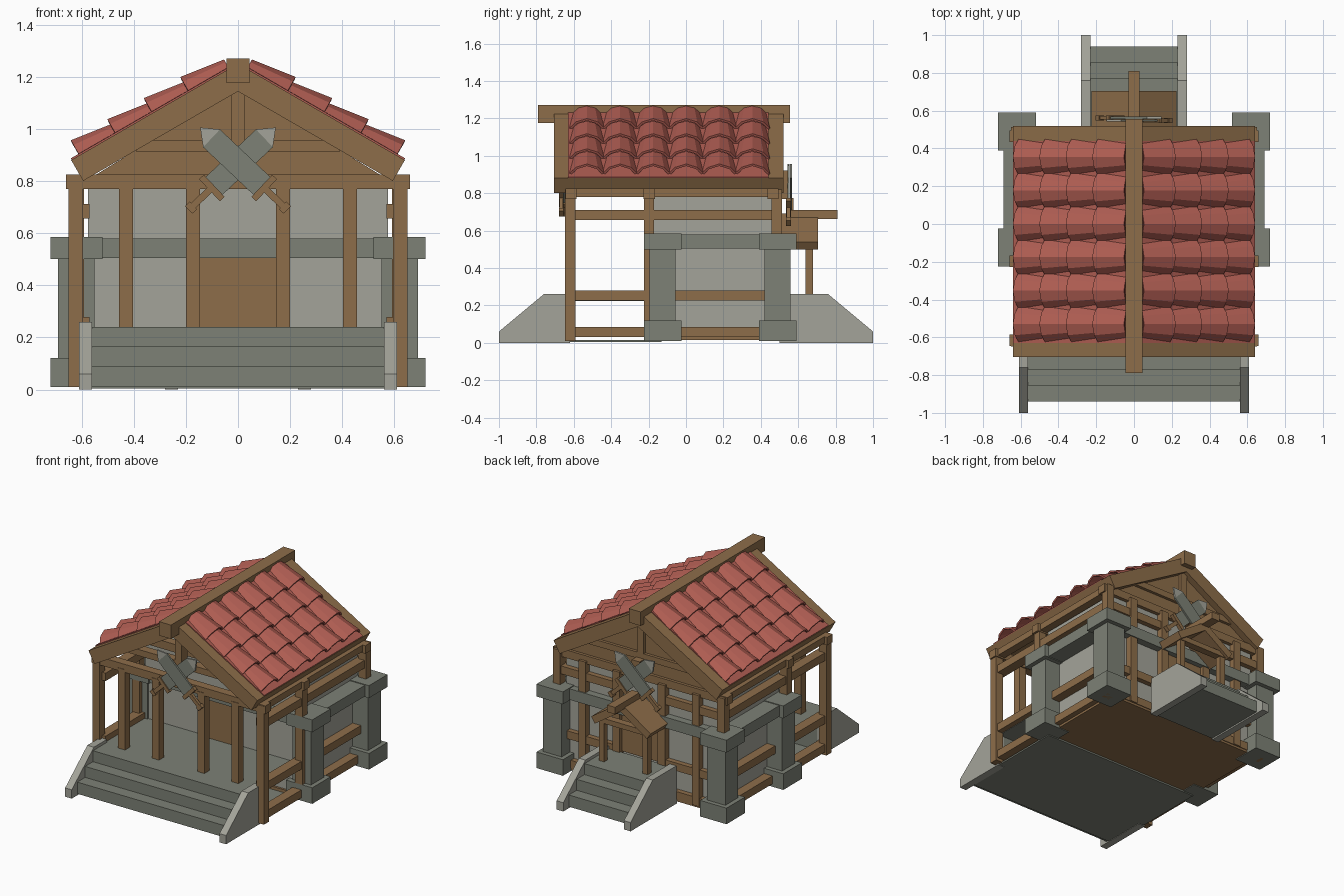
import bpy, bmesh, math
from mathutils import Vector

cube = bpy.data.objects.get("Cube")
if cube:
    bpy.data.objects.remove(cube, do_unlink=True)


def material(name, rgb):
    m = bpy.data.materials.new(name)
    m.use_nodes = True
    m.diffuse_color = (*rgb, 1)
    m.node_tree.nodes["Principled BSDF"].inputs["Base Color"].default_value = (*rgb, 1)
    return m


WOOD = material("brown wood", (0.27, 0.155, 0.068))
STONE = material("grey stone", (0.205, 0.22, 0.18))
PLASTER = material("pale plaster", (0.37, 0.37, 0.32))
TILE = material("red tile", (0.43, 0.11, 0.085))


def add_object(name, bm, mat):
    bmesh.ops.recalc_face_normals(bm, faces=bm.faces)
    me = bpy.data.meshes.new(name)
    bm.to_mesh(me)
    bm.free()
    me.materials.append(mat)
    ob = bpy.data.objects.new(name, me)
    bpy.context.collection.objects.link(ob)
    return ob


def box(name, mat, x, y, z, mirror=False):
    """Box between pairs of limits, with an optional twin on the other side."""
    bm = bmesh.new()
    bmesh.ops.create_cube(bm, size=1)
    for v in bm.verts:
        v.co = [(lo + hi) / 2 + c * (hi - lo) for c, (lo, hi) in zip(v.co, (x, y, z))]
    add_object(name, bm, mat)
    if mirror:
        box(name + "_twin", mat, (-x[1], -x[0]), y, z)


def prism(name, mat, points, lo, hi, axis="y"):
    """Extrude a flat outline along x or y."""
    bm = bmesh.new()
    place = (lambda a, b: (a, lo, b)) if axis == "y" else (lambda a, b: (lo, a, b))
    face = bm.faces.new([bm.verts.new(place(a, b)) for a, b in points])
    new = bmesh.ops.extrude_face_region(bm, geom=[face])["geom"]
    shift = Vector((0, hi - lo, 0) if axis == "y" else (hi - lo, 0, 0))
    bmesh.ops.translate(bm, vec=shift, verts=[v for v in new if isinstance(v, bmesh.types.BMVert)])
    return add_object(name, bm, mat)


def gable_slab(name, mat, apex, half, drop, thick, y):
    """Inverted V roof slab with square-cut eaves."""
    n = Vector((drop, half)).normalized() * thick
    low = apex - thick * math.hypot(half, drop) / half
    eave = apex - drop
    prism(name, mat, [(0, apex), (half, eave), (half - n.x, eave - n.y), (0, low),
                      (n.x - half, eave - n.y), (-half, eave)], *y)


# Stairs: front flight (side -1) and narrower back flight (side 1)
def stairs(name, side, width, inner):
    for i in range(3):
        y = sorted((side * (0.94 - 0.085 * i), side * inner))
        box(f"{name}_step_{i + 1}", STONE, (-width, width), y, (0.01, 0.09 + 0.075 * i))
    outline = [(side * a, b) for a, b in
               ((1, 0), (1, 0.06), (0.76, 0.26), (inner, 0.26), (inner, 0))]
    for s in (-1, 1):
        lo, hi = sorted((s * width, s * (width + 0.05)))
        prism(f"{name}_cheek", PLASTER, outline, lo, hi, "x")


stairs("front_stairs", -1, 0.56, 0.62)
stairs("back_stairs", 1, 0.23, 0.5)

# Floors
box("porch_deck", STONE, (-0.6, 0.6), (-0.63, -0.18), (0.222, 0.24))
box("porch_base", STONE, (-0.6, 0.6), (-0.92, -0.13), (0.003, 0.014))
box("house_floor", WOOD, (-0.6, 0.6), (-0.2, 0.5), (0.015, 0.035))

# House body, doors and stone band
box("house_walls", PLASTER, (-0.575, 0.575), (-0.185, 0.47), (0.03, 0.8))
box("front_door", WOOD, (-0.15, 0.15), (-0.205, -0.18), (0.24, 0.51))
box("back_door", WOOD, (-0.15, 0.15), (0.46, 0.485), (0.24, 0.51))
box("front_band", STONE, (-0.66, 0.66), (-0.215, -0.15), (0.505, 0.58))
box("back_band", STONE, (-0.66, 0.66), (0.43, 0.52), (0.505, 0.58))
box("side_band", STONE, (0.56, 0.69), (-0.21, 0.45), (0.505, 0.58), True)

# Stone corner pillars with base and cap
for tag, y in (("front", -0.125), ("back", 0.49)):
    for part, r, z in (("base", 0.1, (0.01, 0.12)), ("shaft", 0.07, (0.1, 0.52)),
                       ("cap", 0.1, (0.5, 0.585))):
        box(f"{tag}_pillar_{part}", STONE, (0.62 - r, 0.62 + r), (y - r, y + r), z, True)

# Timber posts
for tag, y, foot in (("front", -0.62, 0.24), ("back", 0.485, 0.03)):
    yy = (y - 0.028, y + 0.028)
    box(f"{tag}_corner_post", WOOD, (0.595, 0.65), yy, (0.01, 0.82), True)
    for x in (0.43, 0.172):
        box(f"{tag}_post", WOOD, (x - 0.027, x + 0.027), yy, (foot, 0.79), True)
box("middle_post", WOOD, (0.59, 0.645), (-0.225, -0.17), (0.08, 0.8), True)

# Timber rails along the sides and the back
for z in (0.03, 0.225, 0.657):
    zz = (z, z + 0.054)
    box("side_rail", WOOD, (0.57, 0.638), (-0.62, 0.48), zz, True)
    box("back_rail", WOOD, (0.15, 0.62), (0.46, 0.505), zz, True)
box("wall_plate", WOOD, (0.585, 0.64), (-0.6, 0.48), (0.78, 0.825), True)

# Cross beams and roof trusses
for tag, y in (("front", -0.615), ("middle", -0.197), ("back", 0.465)):
    yy = (y - 0.03, y + 0.03)
    box(f"{tag}_tie_beam", WOOD, (-0.66, 0.66), yy, (0.77, 0.825))
    box(f"{tag}_collar_beam", WOOD, (-0.39, 0.39), yy, (0.912, 0.955))
    box(f"{tag}_king_post", WOOD, (-0.025, 0.025), yy, (0.8, 1.17))
prism("back_gable", WOOD, [(-0.6, 0.79), (0.6, 0.79), (0, 1.16)], 0.445, 0.475)

# Roof slab, red underlay and ridge beam
gable_slab("roof_slab", WOOD, 1.25, 0.64, 0.37, 0.092, (-0.705, 0.52))
gable_slab("roof_underlay", TILE, 1.257, 0.641, 0.37, 0.012, (-0.63, 0.44))
box("ridge_beam", WOOD, (-0.045, 0.045), (-0.79, 0.555), (1.175, 1.27))


# Barrel tiles: each flares toward its lower end
def roof_tiles(side):
    bm = bmesh.new()
    arch = ((-1, 0), (-0.62, 0.66), (0, 1), (0.62, 0.66), (1, 0))
    for course in range(4):
        top = 0.035 + 0.14 * course
        for row in range(6):
            y = -0.53 + 0.177 * row
            rings = []
            for x, w, h in ((top, 0.066, 0.032), (top + 0.155, 0.09, 0.058)):
                rings.append([bm.verts.new((side * (x + 0.5 * b * h), y + a * w,
                                            1.253 - 0.578 * x + 0.866 * b * h))
                              for a, b in arch])
            for i in range(4):
                quad = [rings[0][i], rings[0][i + 1], rings[1][i + 1], rings[1][i]]
                bm.faces.new(quad if side < 0 else quad[::-1])
    ob = add_object("roof_tiles", bm, TILE)
    mod = ob.modifiers.new("thickness", "SOLIDIFY")
    mod.thickness = 0.012
    mod.offset = 0


for side in (-1, 1):
    roof_tiles(side)

# Canopy over the back door
gable_slab("canopy_roof", WOOD, 0.69, 0.225, 0.15, 0.05, (0.5, 0.705))
box("canopy_ridge", WOOD, (-0.03, 0.03), (0.54, 0.81), (0.662, 0.71))
box("canopy_post", WOOD, (0.145, 0.185), (0.64, 0.68), (0.23, 0.56), True)
box("canopy_tie", WOOD, (-0.19, 0.19), (0.635, 0.685), (0.505, 0.54))


# Crossed swords on both gables
def sword(side, y, lift):
    def path(points):
        # (distance from tip, sideways offset) to (x, z)
        return [(side * (0.145 - 0.727 * u + 0.687 * v), 1.005 + lift - 0.687 * u - 0.727 * v)
                for u, v in points]

    def bar(name, mat, a, b, w, t):
        prism(name, mat, path([(a, -w), (b, -w), (b, w), (a, w)]), y - t, y + t)

    prism("sword_tip", PLASTER, path([(0, 0), (0.06, -0.047), (0.06, 0.047)]), y - 0.006, y + 0.006)
    bar("sword_blade", STONE, 0.06, 0.33, 0.047, 0.006)
    bar("sword_guard", WOOD, 0.325, 0.35, 0.058, 0.013)
    bar("sword_grip", WOOD, 0.35, 0.44, 0.013, 0.01)
    bar("sword_pommel", WOOD, 0.435, 0.46, 0.02, 0.013)


for side in (-1, 1):
    sword(side, -0.66 + 0.007 * side, 0)
    sword(side, 0.555 + 0.007 * side, -0.05)
box("back_sword_mount", WOOD, (-0.03, 0.03), (0.49, 0.545), (0.77, 0.92))
